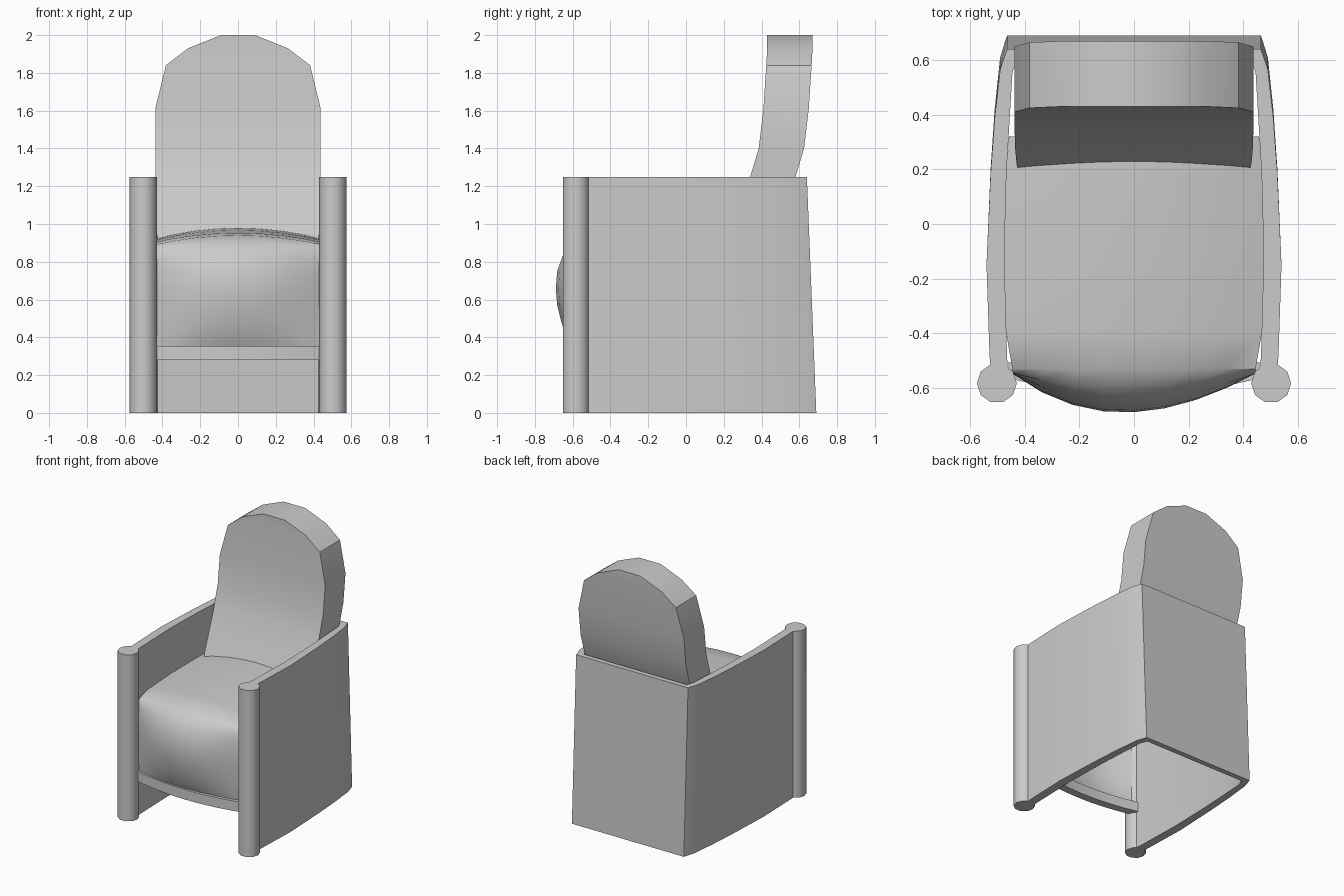
import bpy, math

if "Cube" in bpy.data.objects:
    bpy.data.objects.remove(bpy.data.objects["Cube"])


def add_mesh(name, verts, faces, angle=35):
    me = bpy.data.meshes.new(name)
    me.from_pydata(verts, [], faces)
    me.validate()
    ob = bpy.data.objects.new(name, me)
    bpy.context.collection.objects.link(ob)
    bpy.ops.object.select_all(action='DESELECT')
    ob.select_set(True)
    bpy.context.view_layer.objects.active = ob
    bpy.ops.object.mode_set(mode='EDIT')
    bpy.ops.mesh.select_all(action='SELECT')
    bpy.ops.mesh.normals_make_consistent(inside=False)
    bpy.ops.object.mode_set(mode='OBJECT')
    bpy.ops.object.shade_smooth_by_angle(angle=math.radians(angle))
    return ob


def loft(name, rings, closed=True, angle=35):
    """Skin rings of equal length; closed rings get end caps."""
    n = len(rings[0])
    verts = [v for r in rings for v in r]
    faces = []
    for i in range(len(rings) - 1):
        for j in range(n if closed else n - 1):
            k = (j + 1) % n
            faces.append((i*n + j, i*n + k, (i+1)*n + k, (i+1)*n + j))
    if closed:
        faces.append(tuple(range(n)))
        faces.append(tuple(range((len(rings)-1)*n, len(rings)*n)))
    return add_mesh(name, verts, faces, angle)


# Wraparound arm and back shell: outer/inner outline of one half, mirrored
outer = [(.525, -.56), (.53, -.45), (.54, -.15), (.525, .2), (.51, .42), (.49, .61), (.465, .69)]
inner = [(.46, -.56), (.465, -.48), (.475, -.12), (.467, .2), (.455, .42), (.445, .6), (.425, .65)]


def shell_ring(t):
    """Cross-sections of the wall; the back leans in toward the top."""
    half = []
    for (ox, oy), (ix, iy) in zip(outer, inner):
        half.append([(ox, oy), (ix, iy)])
    path = half + [[(-x, y) for x, y in p] for p in reversed(half)]
    lean = .64 / .69
    rings = []
    for o, i in path:
        ring = []
        for (x, y), z in ((o, 0), (o, 1.25), (i, 1.25), (i, 0)):
            ring.append((x, y * lean if z > 0 and y > 0 else y, z))
        rings.append(ring)
    return rings


loft("arm_and_back_shell", shell_ring(0), angle=48)

# Ten-sided front posts
for side, label in ((-1, "left"), (1, "right")):
    rings = [[(side*.502 + .073*math.cos(a*math.pi/5),
               -.583 + .073*math.sin(a*math.pi/5), z) for a in range(10)]
             for z in (0, 1.25)]
    loft(label + "_front_post", rings, angle=40)

# Domed seat cushion with a bulging front, open underneath
us = [-1 + i/4 for i in range(9)]
rows = []
for z, bulge in ((.33, .05), (.40, .09), (.48, .115), (.57, .138), (.66, .145),
                 (.75, .138), (.84, .105), (.90, .055)):
    rows.append([(u*.45, -.545 - bulge*(1 - (u + .08*(1 - u*u))**2),
                  z - .045*u*u*max(0, (z - .66)/.28)) for u in us])
for y, z, drop, w in ((-.53, .94, .05, .445), (-.4, .953, .055, .468), (-.12, .967, .06, .475),
                      (.2, .98, .065, .467), (.32, .98, .065, .458)):
    rows.append([(u*w, y, z - drop*u*u) for u in us])
seat = loft("seat_cushion", rows, closed=False, angle=40)

# Curved rail below the cushion
rings = []
for u in us:
    y = -.565 - .06*(1 - u*u)
    rings.append([(u*.46, y, .28), (u*.46, y, .355), (u*.46, y + .06, .355), (u*.46, y + .06, .28)])
loft("front_rail", rings)

# Tall curved backrest with a rounded head
rings = []
for z, y, w in ((.88, .19, .42), (.96, .22, .43), (1.08, .275, .435), (1.25, .34, .437),
                (1.4, .385, .438), (1.61, .41, .438), (1.84, .425, .382), (1.93, .43, .265),
                (2.0, .43, .09)):
    rings.append([(-w, y, z), (w, y, z), (w, y + .24, z), (-w, y + .24, z)])
loft("backrest", rings)
